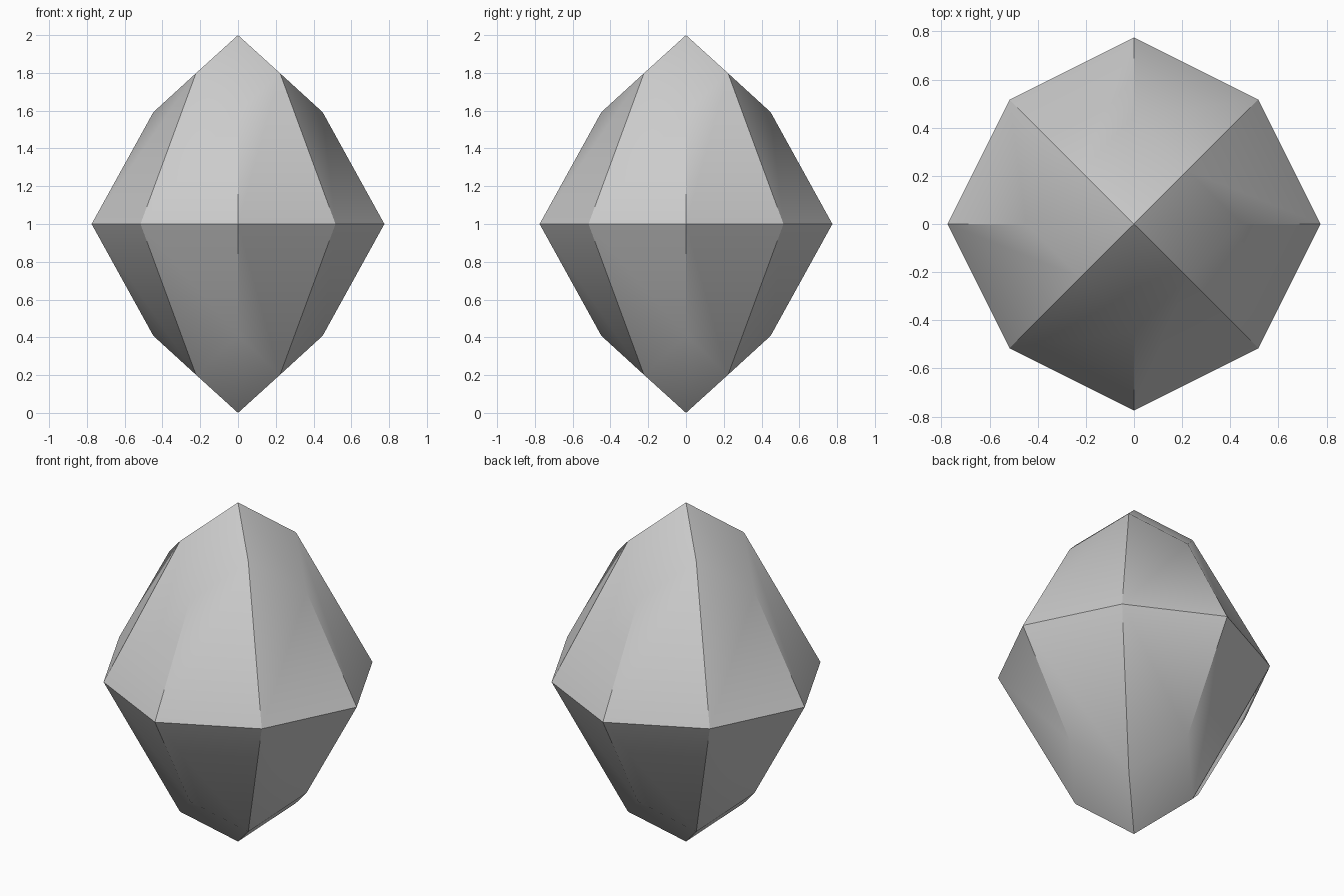
import bpy
import bmesh
from math import cos, sin, pi

cube = bpy.data.objects.get("Cube")
if cube:
    bpy.data.objects.remove(cube, do_unlink=True)

# Plain stone colour
stone = bpy.data.materials.new("light_grey_stone")
stone.use_nodes = True
grey = (0.6, 0.6, 0.6, 1)
stone.diffuse_color = grey
stone.node_tree.nodes["Principled BSDF"].inputs["Base Color"].default_value = grey

bm = bmesh.new()


def ring_point(i, axis_radius, diagonal_radius, axis_z, diagonal_z):
    """Vertex i of an eight-point ring; even points lie on the axes."""
    radius, z = (diagonal_radius, diagonal_z) if i % 2 else (axis_radius, axis_z)
    a = i * pi / 4
    return bm.verts.new((radius * cos(a), radius * sin(a), z))


# Girdle shared by both halves
girdle = [ring_point(i, 0.775, 0.73, 1, 1) for i in range(8)]

# Crown and its mirrored lower half: eight side facets and four tip facets
side_faces, tip_faces = set(), set()
for s in (1, -1):
    tip = bm.verts.new((0, 0, 1 + s))
    ring = [ring_point(i, 0.448, 0.315, 1 + s * 0.592, 1 + s * 0.798) for i in range(8)]
    for i in range(8):
        j = (i + 1) % 8
        side_faces.add(bm.faces.new((girdle[i], girdle[j], ring[j], ring[i])))
    for i in range(0, 8, 2):
        tip_faces.add(bm.faces.new((tip, ring[i - 1], ring[i], ring[(i + 1) % 8])))

# Only the edges between a tip facet and a side facet are soft
bmesh.ops.recalc_face_normals(bm, faces=bm.faces[:])
for face in bm.faces:
    face.smooth = True
for edge in bm.edges:
    linked = set(edge.link_faces)
    edge.smooth = bool(linked & side_faces) and bool(linked & tip_faces)

mesh = bpy.data.meshes.new("gemstone")
bm.to_mesh(mesh)
bm.free()
mesh.materials.append(stone)
gem = bpy.data.objects.new("gemstone", mesh)
bpy.context.collection.objects.link(gem)
